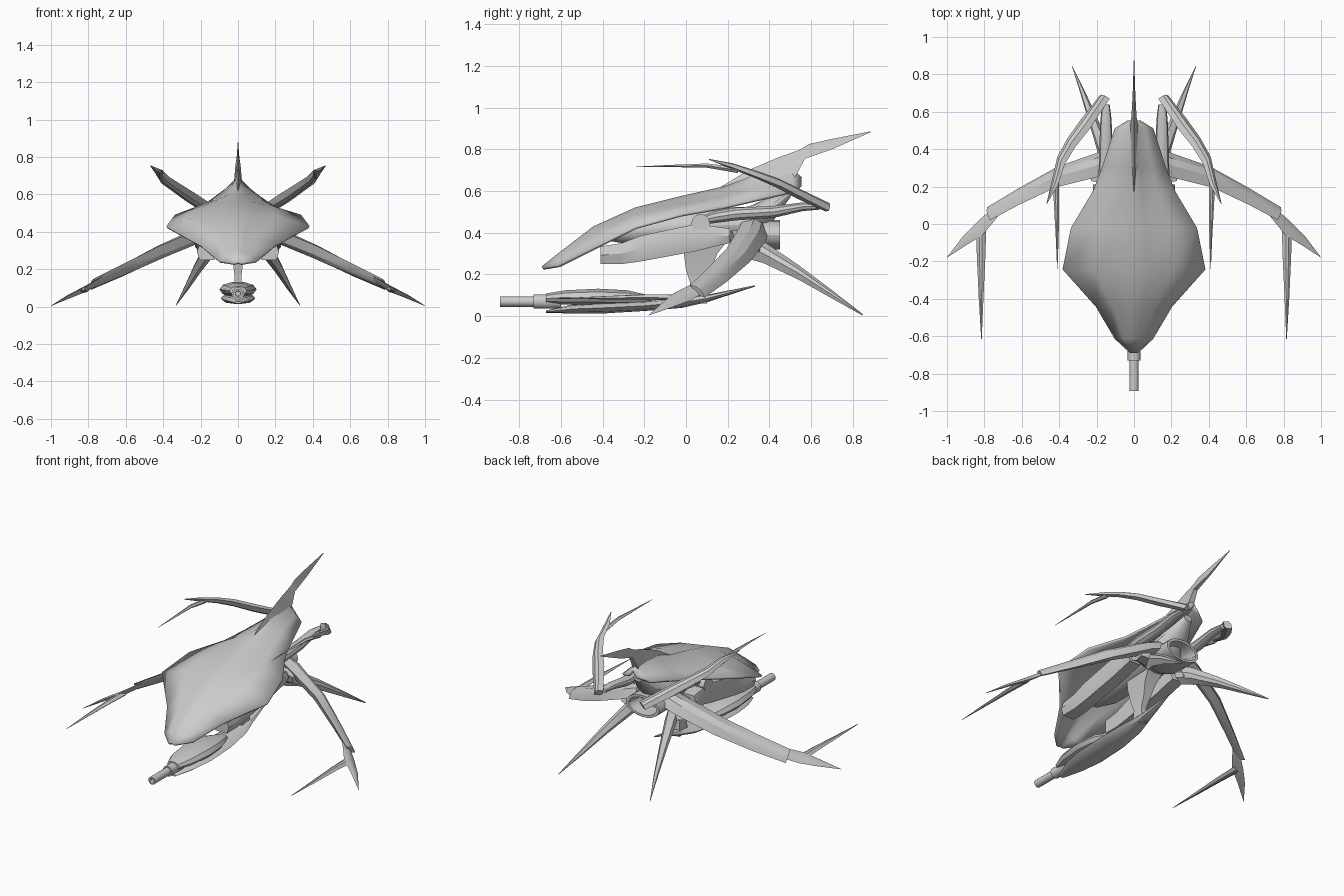
import bpy, bmesh, math
from mathutils import Vector


def loft(name, rings, closed=True, mirror=False, angle=30):
    """Skin a list of equal-length point rings into one object."""
    bm = bmesh.new()
    vs = [[bm.verts.new(p) for p in r] for r in rings]
    n = len(rings[0])
    for a, b in zip(vs, vs[1:]):
        for i in range(n if closed else n - 1):
            j = (i + 1) % n
            bm.faces.new((a[i], a[j], b[j], b[i]))
    if closed:
        bm.faces.new(vs[0])
        bm.faces.new(vs[-1])
    bmesh.ops.recalc_face_normals(bm, faces=bm.faces)
    me = bpy.data.meshes.new(name)
    bm.to_mesh(me)
    bm.free()
    ob = bpy.data.objects.new(name, me)
    bpy.context.collection.objects.link(ob)
    bpy.ops.object.select_all(action='DESELECT')
    ob.select_set(True)
    bpy.context.view_layer.objects.active = ob
    bpy.ops.object.shade_smooth_by_angle(angle=math.radians(angle))
    if mirror:
        m = ob.modifiers.new("mirror", 'MIRROR')
        m.use_clip = False
        m.use_mirror_merge = False
    return ob


def blade(name, secs, mirror=True):
    """Diamond-section blade; each section is (edge A, edge B, half thickness)."""
    mids = [(Vector(a) + Vector(b)) / 2 for a, b, t in secs]
    rings = []
    for i, (a, b, t) in enumerate(secs):
        a, b = Vector(a), Vector(b)
        d = mids[min(i + 1, len(mids) - 1)] - mids[max(i - 1, 0)]
        nrm = d.cross(b - a).normalized() * t
        rings.append([a, a.lerp(b, .35) + nrm, a.lerp(b, .65) + nrm,
                      b, a.lerp(b, .65) - nrm, a.lerp(b, .35) - nrm])
    return loft(name, rings, mirror=mirror)


def tube(name, secs, n=16, x=0, mirror=False):
    """Elliptical body along y; each section is (y, z, rx, rz)."""
    return loft(name, [[(x + rx * math.cos(2 * math.pi * k / n), y,
                         z + rz * math.sin(2 * math.pi * k / n)) for k in range(n)]
                       for y, z, rx, rz in secs], mirror=mirror)


# Carapace: y, half width, ridge z, edge z, bulge of the mid line
shell = []
for y, w, zr, ze, f in [(-.685, .02, .235, .228, .5), (-.61, .10, .295, .24, .62),
                        (-.44, .20, .425, .325, .62), (-.24, .38, .515, .425, .6),
                        (-.02, .335, .57, .485, .55), (.18, .215, .615, .52, .5),
                        (.31, .165, .67, .55, .4), (.51, .10, .70, .595, .35),
                        (.55, .03, .66, .62, .4)]:
    half = [(1, ze), (.55, ze + (zr - ze) * f), (.18, ze + (zr - ze) * (.5 + f * .6))]
    shell.append([(-w * u, y, min(z, zr)) for u, z in half] + [(0, y, zr)] +
                 [(w * u, y, min(z, zr)) for u, z in reversed(half)])
ob = loft("carapace", shell, closed=False, angle=40)
s = ob.modifiers.new("thickness", 'SOLIDIFY')
s.thickness, s.offset = .014, 0

# Dorsal fin: y, bottom z, top z, half thickness at the base
loft("dorsal_fin", [[(-t, y, lo), (0, y + dy, hi), (t, y, lo)] for y, lo, hi, t, dy in
                    [(.15, .58, .61, .01, 0), (.30, .62, .70, .022, 0),
                     (.44, .63, .76, .026, 0), (.52, .66, .80, .022, .03),
                     (.57, .755, .825, .014, .02), (.70, .80, .85, .007, 0),
                     (.885, .882, .886, .001, 0)]])

# Central core, rear engine nozzle and rounded belly
tube("core", [(-.36, .40, .04, .04), (-.25, .41, .09, .07), (.0, .43, .11, .085),
              (.3, .44, .12, .085), (.42, .52, .07, .06), (.5, .59, .03, .02)])
tube("engine_nozzle", [(.22, .39, .08, .05), (.27, .39, .12, .07), (.45, .39, .12, .07),
                       (.45, .39, .10, .055), (.34, .39, .085, .045)], 20)

# Rails under the carapace
loft("side_rail", [[(.125, y, lo), (.205, y, lo), (.22, y, (lo + hi) / 2), (.205, y, hi), (.125, y, hi)]
                   for y, lo, hi in [(-.41, .25, .335), (-.31, .25, .35), (-.22, .262, .385),
                                     (.04, .31, .44), (.14, .335, .43), (.21, .35, .42)]], mirror=True)
tube("upper_strut", [(.08, .46, .03, .022), (.14, .475, .035, .03), (.24, .49, .04, .032),
                     (.42, .50, .035, .03), (.56, .525, .03, .022), (.64, .525, .02, .015)],
     10, x=.15, mirror=True)
loft("strut_joint", [[(x, .07 + .045 * math.cos(k * math.pi / 6), .445 + .045 * math.sin(k * math.pi / 6))
                      for k in range(12)] for x in (.10, .21)], mirror=True)

# Large lower wings with tips and forward spikes
blade("lower_wing", [((.09, .27, .46), (.09, .39, .40), .035), ((.18, .255, .425), (.18, .387, .365), .035),
                     ((.42, .195, .325), (.41, .306, .26), .03), ((.62, .10, .225), (.61, .195, .165), .022),
                     ((.77, .02, .15), (.785, .09, .09), .015)])
blade("wing_tip", [((.72, .05, .165), (.74, .095, .12), .008), ((.81, -.06, .11), (.83, .02, .075), .012),
                   ((.90, -.115, .063), (.91, -.06, .045), .009), ((1, -.18, .005), (1, -.178, .004), .001)])
blade("wing_spike", [((.79, -.02, .095), (.845, -.02, .085), .014), ((.795, -.18, .095), (.84, -.18, .09), .012),
                     ((.805, -.40, .09), (.83, -.40, .087), .007), ((.814, -.615, .085), (.817, -.615, .084), .001)])
blade("wing_hinge", [((.10, .20, .40), (.10, .34, .30), .04), ((.17, .22, .41), (.17, .36, .31), .045),
                     ((.23, .23, .38), (.23, .34, .32), .035)])

# Curved upper arms with forward spikes
blade("upper_arm", [((.185, .685, .505), (.13, .67, .54), .02), ((.28, .565, .565), (.235, .51, .61), .022),
                    ((.355, .46, .62), (.315, .41, .66), .02), ((.41, .36, .66), (.37, .32, .695), .016),
                    ((.44, .23, .71), (.405, .21, .73), .012), ((.468, .11, .75), (.464, .11, .754), .002)])
blade("arm_spike", [((.40, .25, .70), (.435, .25, .70), .014), ((.40, .10, .722), (.428, .10, .722), .01),
                    ((.403, -.08, .72), (.418, -.08, .72), .005), ((.409, -.24, .716), (.411, -.24, .716), .001)])

# Rear landing spikes
blade("rear_spike", [((.09, .26, .40), (.13, .28, .28), .03), ((.13, .37, .36), (.17, .37, .255), .035),
                     ((.20, .54, .245), (.225, .54, .175), .024), ((.265, .70, .125), (.28, .70, .085), .013),
                     ((.33, .845, .012), (.332, .845, .004), .001)])

# Slung gun: pod, leaf-shaped keel, stepped barrel and pylon
tube("gun_pod", [(-.67, .085, .045, .025), (-.58, .09, .08, .036), (-.42, .092, .10, .042),
                 (-.28, .088, .085, .038), (-.15, .075, .03, .02)], 10)
tube("gun_keel", [(-.67, .022, .02, .006), (-.54, .035, .07, .022), (-.40, .04, .09, .027),
                  (-.20, .05, .09, .025), (-.02, .065, .07, .025), (.10, .085, .04, .018),
                  (.33, .145, .003, .003)], 8)
tube("gun_barrel", [(-.60, .07, .034, .034), (-.73, .07, .034, .034), (-.73, .07, .025, .025),
                    (-.892, .07, .025, .025), (-.892, .07, .015, .015), (-.86, .07, .013, .013)])
loft("gun_pylon", [[(-w, a, z), (w, a, z), (w, b, z), (-w, b, z)] for z, a, b, w in
                   [(.06, .01, .10, .02), (.16, .02, .09, .018), (.22, .0, .12, .025),
                    (.30, -.01, .15, .04), (.39, .0, .22, .06)]])
